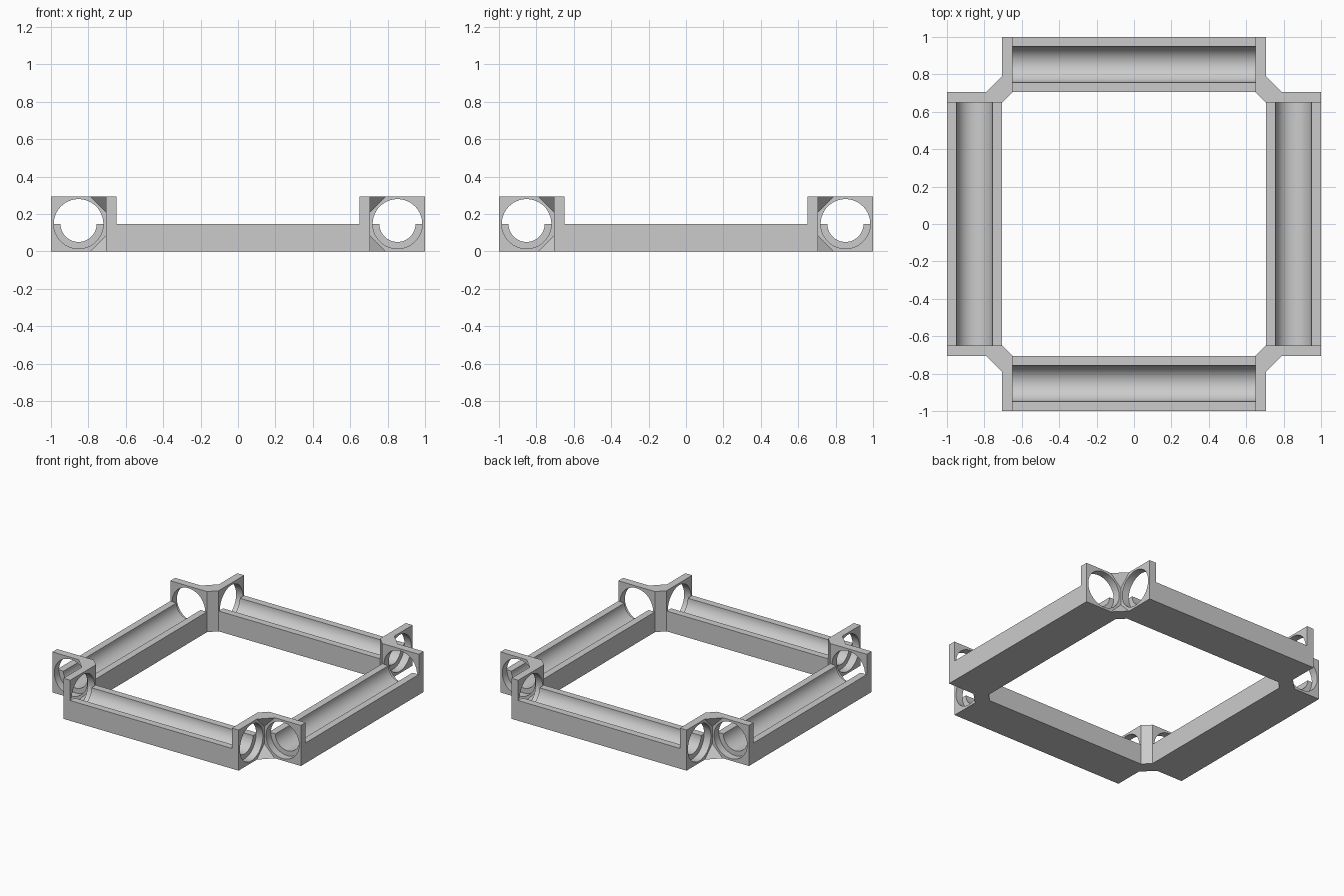
import bpy, bmesh
from math import sin, cos, pi
from mathutils import Matrix, Vector

if "Cube" in bpy.data.objects:
    bpy.data.objects.remove(bpy.data.objects["Cube"], do_unlink=True)

IN, OUT = 0.705, 1.0            # inner and outer side of each arm
SIZE = OUT - IN                 # end plates are square
MID, AXIS = (IN + OUT) / 2, SIZE / 2
WALL = 0.055                    # end plate thickness
HOLE, TROUGH = 0.1325, 0.0965   # bore radii
FLARE = 0.085                   # gusset reach
SEG = 64

grey = bpy.data.materials.new("plain grey")
grey.use_nodes = True
grey.diffuse_color = (0.6, 0.6, 0.6, 1)
grey.node_tree.nodes["Principled BSDF"].inputs["Base Color"].default_value = (0.6, 0.6, 0.6, 1)


def finish(name, bm, turn):
    """Turn a part about the centre and link it as an object."""
    bmesh.ops.recalc_face_normals(bm, faces=bm.faces)
    bm.transform(Matrix.Rotation(turn, 4, "Z"))
    mesh = bpy.data.meshes.new(name)
    bm.to_mesh(mesh)
    bm.free()
    mesh.materials.append(grey)
    obj = bpy.data.objects.new(name, mesh)
    bpy.context.collection.objects.link(obj)
    bpy.ops.object.select_all(action="DESELECT")
    obj.select_set(True)
    bpy.context.view_layer.objects.active = obj
    bpy.ops.object.shade_smooth_by_angle(angle=pi / 6)


def extrude(bm, faces, offset):
    """Extrude flat faces into a solid."""
    result = bmesh.ops.extrude_face_region(bm, geom=faces, use_keep_orig=True)
    verts = [v for v in result["geom"] if isinstance(v, bmesh.types.BMVert)]
    bmesh.ops.translate(bm, verts=verts, vec=offset)


def arc_point(radius, angle, y):
    return Vector((MID + radius * cos(angle), y, AXIS + radius * sin(angle)))


def trough(name, turn):
    """Half-height bar with a half-round channel."""
    end = IN - WALL
    bm = bmesh.new()
    pts = [(IN, -end, AXIS), (IN, -end, 0), (OUT, -end, 0), (OUT, -end, AXIS)]
    half = SEG // 2
    pts += [arc_point(TROUGH, -pi * i / half, -end) for i in range(half + 1)]
    face = bm.faces.new([bm.verts.new(p) for p in pts])
    extrude(bm, [face], (0, 2 * end, 0))
    finish(name, bm, turn)


def end_plate(name, y, turn):
    """Square plate with a round hole."""
    bm = bmesh.new()
    inner, outer = [], []
    for i in range(SEG):
        a = 2 * pi * i / SEG
        inner.append(bm.verts.new(arc_point(HOLE, a, y)))
        reach = SIZE / 2 / max(abs(cos(a)), abs(sin(a)))
        outer.append(bm.verts.new(arc_point(reach, a, y)))
    faces = []
    for i in range(SEG):
        j = (i + 1) % SEG
        faces.append(bm.faces.new((inner[i], outer[i], outer[j], inner[j])))
    extrude(bm, faces, (0, WALL, 0))
    finish(name, bm, turn)


def corner_post(name, turn):
    """Three-sided post joining two neighbouring arms."""
    bm = bmesh.new()
    pts = [(IN, IN - WALL, 0), (IN, IN, 0), (IN - WALL, IN, 0)]
    face = bm.faces.new([bm.verts.new(p) for p in pts])
    extrude(bm, [face], (0, 0, SIZE))
    finish(name, bm, turn)


def gusset(name, z, tip, turn):
    """Tetrahedral brace in the outer angle between two plates."""
    bm = bmesh.new()
    for p in ((IN, IN, z), (IN + FLARE, IN, z), (IN, IN + FLARE, z), (IN, IN, tip)):
        bm.verts.new(p)
    bmesh.ops.convex_hull(bm, input=bm.verts)
    finish(name, bm, turn)


sides = ("left", "back", "right", "front")
corners = ("back_left", "back_right", "front_right", "front_left")
for k, (side, corner) in enumerate(zip(sides, corners)):
    turn = k * pi / 2
    trough(side + "_trough", turn)
    end_plate(side + "_end_plate_a", -IN, turn)
    end_plate(side + "_end_plate_b", IN - WALL, turn)
    corner_post(corner + "_post", turn)
    gusset(corner + "_upper_gusset", SIZE, SIZE - FLARE, turn)
    gusset(corner + "_lower_gusset", 0, FLARE, turn)
